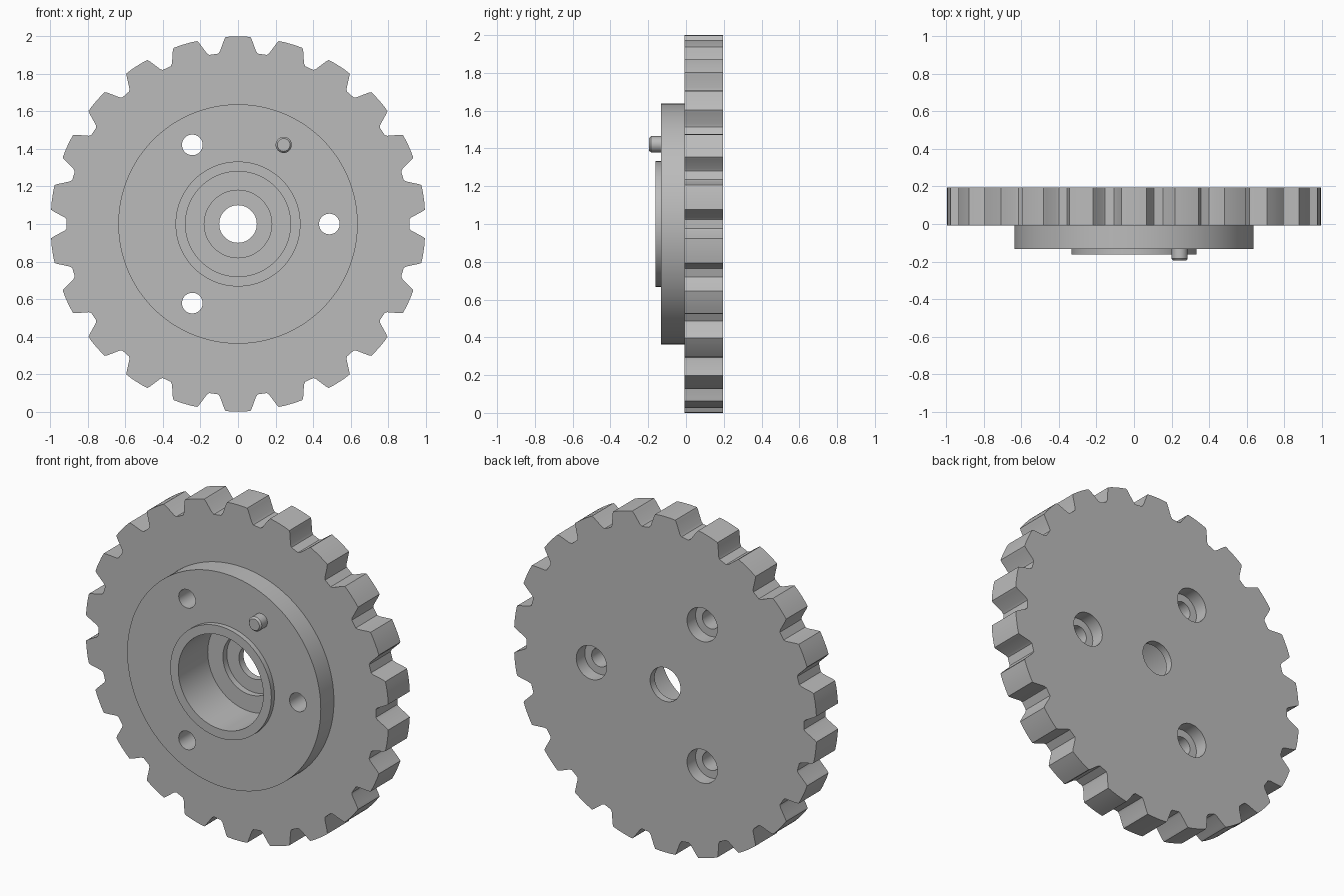
import bpy, bmesh, math
from mathutils import Vector

cube = bpy.data.objects.get("Cube")
if cube:
    bpy.data.objects.remove(cube, do_unlink=True)

steel = bpy.data.materials.new("plain_grey")
steel.use_nodes = True
GREY = (0.5, 0.5, 0.5, 1)
steel.diffuse_color = GREY
steel.node_tree.nodes["Principled BSDF"].inputs["Base Color"].default_value = GREY

CENTRE_Z = 1.0
PLATE_FRONT, PLATE_BACK = -0.008, 0.195
HUB_FRONT, COLLAR_FRONT, PIN_FRONT = -0.132, -0.162, -0.195
BOLT_CIRCLE = 0.487


def finish(name, bm):
    bmesh.ops.recalc_face_normals(bm, faces=bm.faces)
    mesh = bpy.data.meshes.new(name)
    bm.to_mesh(mesh)
    bm.free()
    mesh.materials.append(steel)
    obj = bpy.data.objects.new(name, mesh)
    bpy.context.collection.objects.link(obj)
    return obj


def lathe(name, profile, x=0, z=0, steps=64):
    """Solid turned about the y axis from (radius, y) points."""
    bm = bmesh.new()
    rings = []
    for r, y in profile:
        rings.append([bm.verts.new((x + r * math.cos(math.tau * i / steps), y,
                                    CENTRE_Z + z + r * math.sin(math.tau * i / steps)))
                      for i in range(steps)])
    for a, b in zip(rings, rings[1:]):
        for i in range(steps):
            j = (i + 1) % steps
            bm.faces.new((a[i], a[j], b[j], b[i]))
    bm.faces.new(rings[0])
    bm.faces.new(rings[-1])
    return finish(name, bm)


def polar(degrees):
    a = math.radians(degrees)
    return {"x": BOLT_CIRCLE * math.cos(a), "z": BOLT_CIRCLE * math.sin(a)}


def toothed_plate(name, teeth=22):
    # One tooth as (degrees from its centre, radius), mirrored about the centre
    half = [(6.7, 0.914), (6.0, 0.925), (4.3, 0.985), (3.8, 0.999), (1.9, 1.0)]
    tooth = [(-a, r) for a, r in half] + [(0, 1.0)] + half[::-1]
    bm = bmesh.new()
    outline = []
    for t in range(teeth):
        for a, r in tooth:
            ang = math.radians(90 + 360 * t / teeth + a)
            outline.append(bm.verts.new((r * math.cos(ang), PLATE_FRONT,
                                         CENTRE_Z + r * math.sin(ang))))
    face = bm.faces.new(outline)
    result = bmesh.ops.extrude_face_region(bm, geom=[face], use_keep_orig=True)
    for v in result["geom"]:
        if isinstance(v, bmesh.types.BMVert):
            v.co += Vector((0, PLATE_BACK - PLATE_FRONT, 0))
    return finish(name, bm)


# Main bodies
plate = toothed_plate("gear_plate")
hub = lathe("hub_disc", [(0.638, HUB_FRONT), (0.638, PLATE_FRONT)], steps=128)
collar = lathe("bore_collar", [(0.333, COLLAR_FRONT), (0.333, HUB_FRONT)], steps=96)
pin = lathe("locating_pin", [(0.034, PIN_FRONT), (0.043, PIN_FRONT + 0.01),
                             (0.043, HUB_FRONT + 0.01)], steps=32, **polar(60))

# Stepped bore and counterbored bolt holes
cutters = [lathe("bore_cutter", [(0.28, -0.4), (0.28, 0.115), (0.18, 0.115),
                                 (0.18, 0.152), (0.1, 0.152), (0.1, 0.4)], steps=96)]
for angle in (0, 120, 240):
    cutters.append(lathe("bolt_hole_cutter", [(0.055, -0.4), (0.055, 0.115),
                                              (0.1, 0.115), (0.1, 0.4)],
                         steps=48, **polar(angle)))

for body, tools in ((plate, cutters), (hub, cutters), (collar, cutters[:1])):
    bpy.context.view_layer.objects.active = body
    for tool in tools:
        tool.hide_render = True
        mod = body.modifiers.new("cut", "BOOLEAN")
        mod.operation = "DIFFERENCE"
        mod.solver = "EXACT"
        mod.object = tool
        bpy.ops.object.modifier_apply(modifier=mod.name)
for tool in cutters:
    bpy.data.objects.remove(tool, do_unlink=True)

# Smooth round walls, crisp edges
bpy.ops.object.select_all(action="DESELECT")
for body in (plate, hub, collar, pin):
    body.select_set(True)
bpy.context.view_layer.objects.active = plate
bpy.ops.object.shade_smooth_by_angle(angle=math.radians(25))
